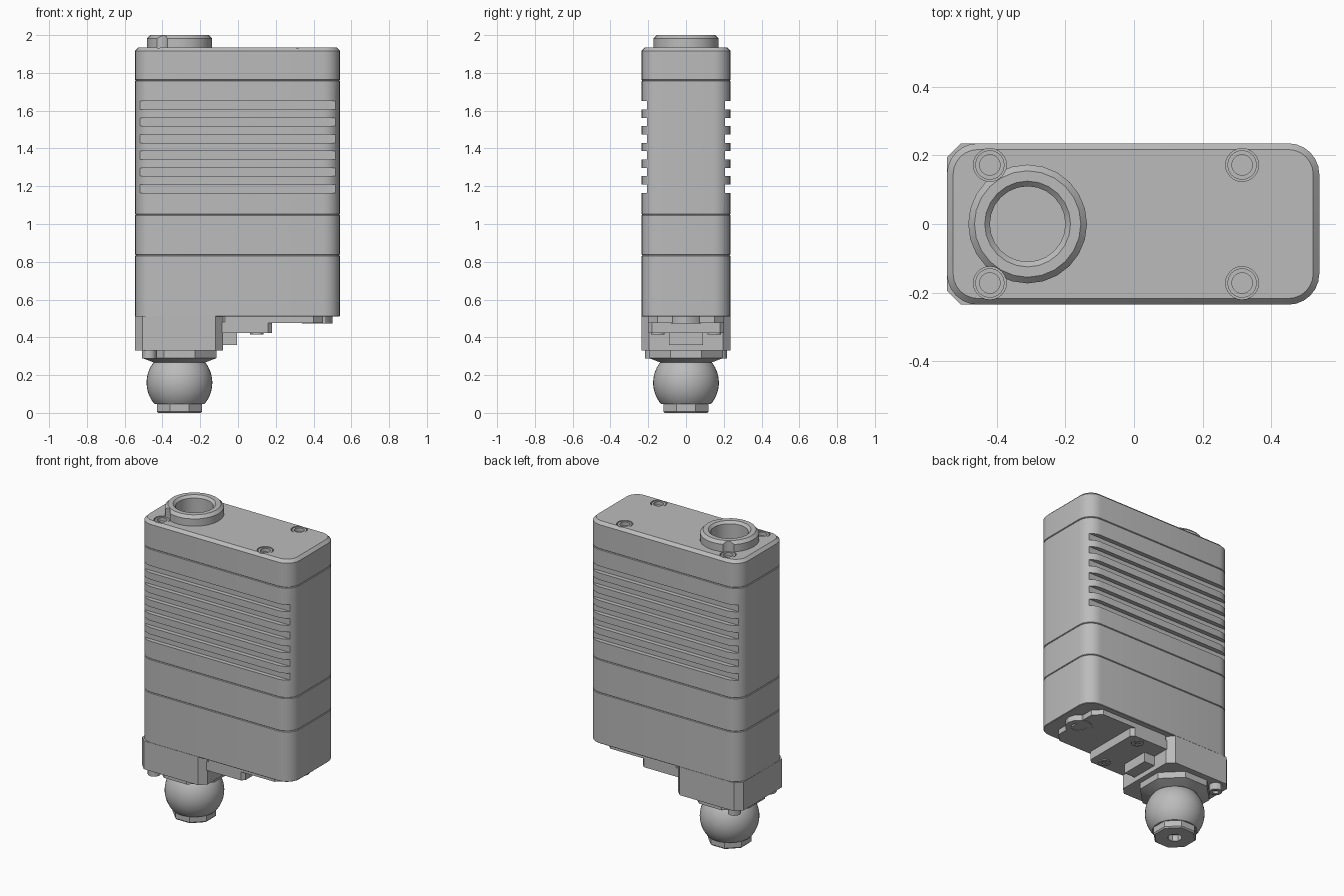
import bpy, bmesh, math
from mathutils import Matrix, Vector

if "Cube" in bpy.data.objects:
    bpy.data.objects.remove(bpy.data.objects["Cube"])

grey = bpy.data.materials.new("mid grey")
grey.use_nodes = True
grey.diffuse_color = (0.5, 0.5, 0.5, 1)
grey.node_tree.nodes["Principled BSDF"].inputs["Base Color"].default_value = (0.5, 0.5, 0.5, 1)


def finish(name, bm, angle=30):
    bmesh.ops.recalc_face_normals(bm, faces=bm.faces)
    mesh = bpy.data.meshes.new(name)
    bm.to_mesh(mesh)
    bm.free()
    mesh.materials.append(grey)
    obj = bpy.data.objects.new(name, mesh)
    bpy.context.collection.objects.link(obj)
    shade(obj, angle)
    return obj


def shade(obj, angle=30):
    bpy.ops.object.select_all(action='DESELECT')
    obj.select_set(True)
    bpy.context.view_layer.objects.active = obj
    bpy.ops.object.shade_smooth_by_angle(angle=math.radians(angle))


def loft(name, rings):
    """Skin a list of (outline, z) layers and cap both ends."""
    bm = bmesh.new()
    layers = [[bm.verts.new((x, y, z)) for x, y in pts] for pts, z in rings]
    n = len(layers[0])
    for low, high in zip(layers, layers[1:]):
        for i in range(n):
            j = (i + 1) % n
            bm.faces.new((low[i], low[j], high[j], high[i]))
    bm.faces.new(layers[0][::-1])
    bm.faces.new(layers[-1])
    return finish(name, bm)


def rounded(x0, x1, y, r, inset=0, steps=6):
    """Rounded rectangle outline; one step gives chamfered corners."""
    cx, hx, hy, r = (x0 + x1) / 2, (x1 - x0) / 2 - r, y - r, r - inset
    pts = []
    for k, (sx, sy) in enumerate(((1, 1), (-1, 1), (-1, -1), (1, -1))):
        for i in range(steps + 1):
            a = math.pi / 2 * (k + i / steps)
            pts.append((cx + sx * hx + r * math.cos(a), sy * hy + r * math.sin(a)))
    return pts


def lathe(name, profile, centre, sides=32, turn=0.0, angle=30):
    """Revolve (radius, z) points about a vertical axis."""
    bm = bmesh.new()
    verts = [bm.verts.new((r, 0, z)) for r, z in profile]
    edges = [bm.edges.new(p) for p in zip(verts, verts[1:])]
    bmesh.ops.spin(bm, geom=verts + edges, axis=(0, 0, 1), cent=(0, 0, 0),
                   angle=math.tau, steps=sides)
    bmesh.ops.remove_doubles(bm, verts=bm.verts, dist=1e-4)
    move = Matrix.Translation(Vector((*centre, 0))) @ Matrix.Rotation(turn, 4, 'Z')
    bmesh.ops.transform(bm, matrix=move, verts=bm.verts)
    return finish(name, bm, angle)


def cylinder(name, centre, r, z0, z1, sides=24):
    return lathe(name, [(0, z0), (r, z0), (r, z1), (0, z1)], centre, sides)


def box(name, x0, x1, y0, y1, z0, z1):
    return loft(name, [([(x0, y0), (x1, y0), (x1, y1), (x0, y1)], z) for z in (z0, z1)])


def cut(obj, cutter):
    cutter.hide_render = True
    mod = obj.modifiers.new("cut", 'BOOLEAN')
    mod.operation, mod.solver, mod.object = 'DIFFERENCE', 'EXACT', cutter
    bpy.context.view_layer.objects.active = obj
    bpy.ops.object.modifier_apply(modifier=mod.name)
    bpy.data.objects.remove(cutter)
    shade(obj)


# Housing sections, stacked with hairline seams over a slightly smaller core
LEFT, RIGHT, HALF, ROUND = -0.545, 0.54, 0.235, 0.09


def section(name, z0, z1, top=0.003):
    e = 0.003
    out = lambda inset: rounded(LEFT, RIGHT, HALF, ROUND, inset)
    return loft(name, [(out(e), z0), (out(0), z0 + e), (out(0), z1 - top), (out(top), z1)])


section("lower_housing", 0.51, 0.834)
section("middle_band", 0.836, 1.049)
finned = section("finned_housing", 1.051, 1.759)
lid = section("top_lid", 1.761, 1.935, 0.018)
loft("seam_core", [(rounded(LEFT, RIGHT, HALF, ROUND, 0.006), z) for z in (0.82, 1.06)])
loft("lid_seam_core", [(rounded(LEFT, RIGHT, HALF, ROUND, 0.006), z) for z in (1.75, 1.77)])

# Cooling grooves, cut across both broad sides
pitch = 0.485 / 11
for i in range(6):
    z = 1.165 + 2 * i * pitch
    for s in (-1, 1):
        ys = sorted((s * 0.207, s * 0.3))
        cut(finned, box("groove_cutter", -0.7, 0.7, *ys, z, z + pitch))

# Collar with a blind bore at the top
AXIS = (-0.31, 0)
cut(lid, cylinder("bore_cutter", AXIS, 0.125, 1.84, 2.1))
collar = lathe("top_collar", [(0, 1.84), (0.11, 1.84), (0.11, 1.985), (0.125, 2.0), (0.155, 2.0),
                              (0.173, 1.982), (0.173, 1.92), (0.13, 1.92), (0.13, 1.82), (0, 1.82)],
               AXIS, 24)

# Lid screws in counterbores, with clearance notches in the collar
for x in (-0.42, 0.315):
    for y in (-0.172, 0.172):
        cut(lid, cylinder("counterbore_cutter", (x, y), 0.048, 1.905, 2.1))
        if x < 0:
            cut(collar, cylinder("notch_cutter", (x, y), 0.048, 1.90, 2.1))
        lathe("lid_screw", [(0, 1.9), (0.043, 1.9), (0.043, 1.932), (0.03, 1.932),
                            (0.03, 1.91), (0, 1.91)], (x, y), 18)

# Underside: cable adapter, plates and key block
loft("cable_adapter", [(rounded(LEFT, -0.08, HALF, 0.04, 0, 1), z) for z in (0.33, 0.512)])
loft("base_plate", [(rounded(-0.12, 0.45, 0.2, 0.05, 0, 1), z) for z in (0.477, 0.512)])
loft("step_plate", [(rounded(-0.12, 0.18, 0.2, 0.02, 0, 1), z) for z in (0.422, 0.48)])
box("key_block", -0.1, -0.005, -0.09, 0.09, 0.36, 0.43)

# Hollow boss at the far end of the base plate
lathe("base_boss", [(0, 0.5), (0.045, 0.5), (0.045, 0.474), (0.08, 0.474), (0.08, 0.512), (0, 0.512)],
      (0.42, 0), 12)

# Cross-slot screws on the step plate
for y in (-0.15, 0.15):
    screw = cylinder("step_screw", (0.1, y), 0.036, 0.416, 0.44, 18)
    cut(screw, box("slot_cutter", 0.075, 0.125, y - 0.006, y + 0.006, 0.4, 0.424))
    cut(screw, box("slot_cutter", 0.094, 0.106, y - 0.025, y + 0.025, 0.4, 0.424))

# Socket screws under the adapter
for y in (-0.18, 0.18):
    lathe("adapter_screw", [(0, 0.305), (0.02, 0.305), (0.02, 0.287), (0.038, 0.287),
                            (0.038, 0.335), (0, 0.335)], (-0.47, y), 12)

# Cable gland: faceted nut, round bulb and bored foot
lathe("gland_nut", [(0, 0.268), (0.15, 0.268), (0.212, 0.29), (0.212, 0.335), (0, 0.335)],
      AXIS, 8, math.pi / 8, 20)
bulb = [(0, 0.045)]
for i in range(17):
    a = math.radians(-41 + i * 5.3)
    bulb.append((0.174 * math.cos(a), 0.16 + 0.174 * math.sin(a)))
lathe("gland_bulb", bulb + [(0.12, 0.29), (0, 0.29)], AXIS, 40)
lathe("gland_foot", [(0, 0.04), (0.042, 0.04), (0.042, 0), (0.122, 0), (0.13, 0.008),
                     (0.13, 0.05), (0, 0.05)], AXIS, 8, math.pi / 8, 20)
